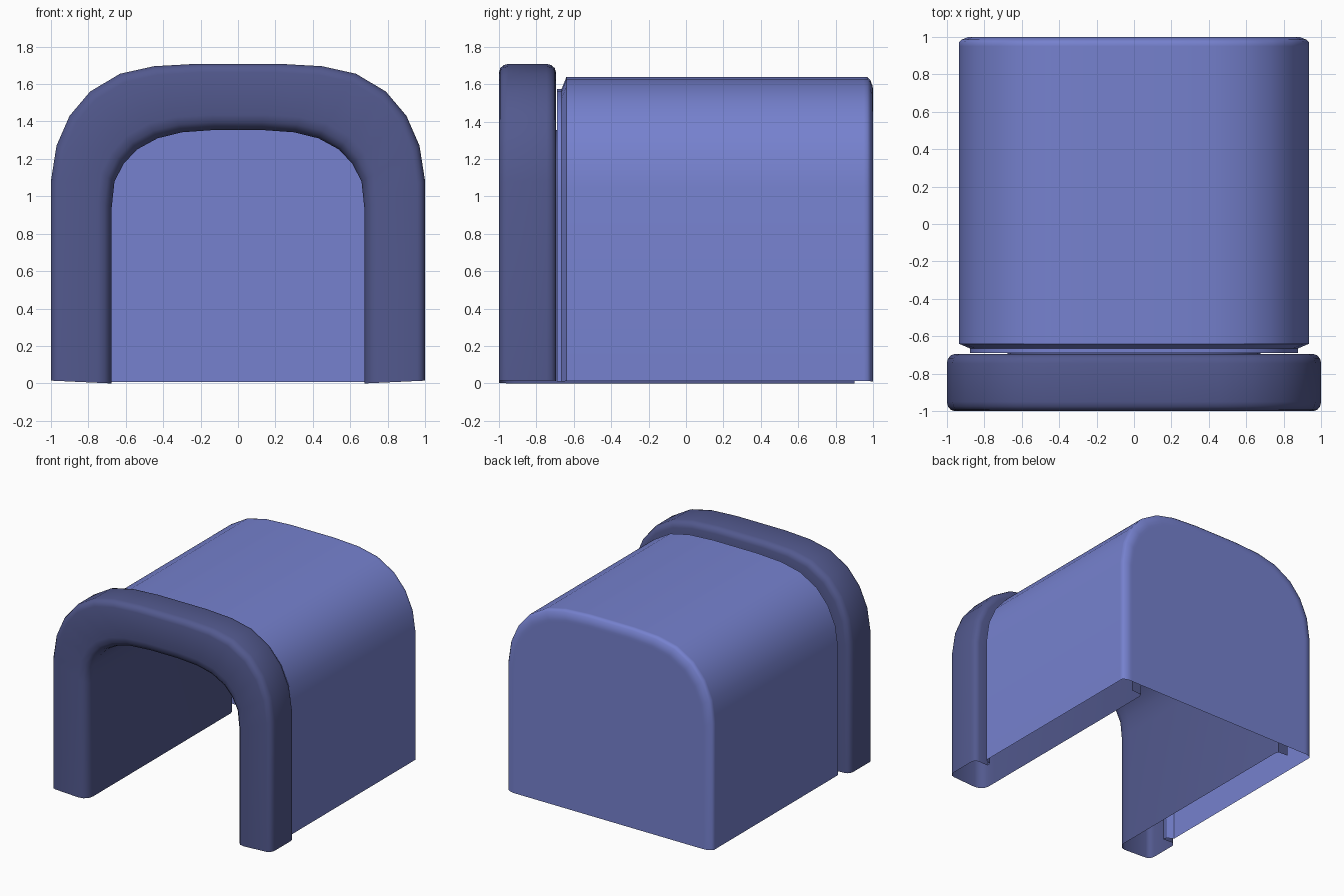
import bpy, bmesh, math

cube = bpy.data.objects.get("Cube")
if cube:
    bpy.data.objects.remove(cube)

# Half arches (x, z) from the foot up to the crown: outermost and innermost
OUTER = [(1, .015), (1, 1.08), (.97, 1.27), (.9, 1.43), (.79, 1.56),
         (.63, 1.655), (.45, 1.695), (.22, 1.708)]
INNER = [(.675, 0), (.675, .94), (.66, 1.08), (.61, 1.175), (.54, 1.25),
         (.43, 1.31), (.3, 1.342), (.12, 1.355)]


def material(name, color):
    mat = bpy.data.materials.new(name)
    mat.use_nodes = True
    mat.diffuse_color = color
    mat.node_tree.nodes["Principled BSDF"].inputs["Base Color"].default_value = color
    return mat


def arch(t, y):
    """Whole arch at depth y, blended from the outer (0) to the inner (1) one."""
    half = [(a + (c - a) * t, b + (d - b) * t)
            for (a, b), (c, d) in zip(OUTER, INNER)]
    return [(x, y, z) for x, z in half] + [(-x, y, z) for x, z in reversed(half)]


def arched_shell(name, profile, mat, capped=False):
    """Loft arches along a profile of (blend, depth) points."""
    bm = bmesh.new()
    rows = [[bm.verts.new(p) for p in arch(t, y)] for t, y in profile]
    for a, b in zip(rows, rows[1:]):
        for i in range(len(a) - 1):
            bm.faces.new((a[i], b[i], b[i + 1], a[i + 1]))
    if capped:
        bm.faces.new(rows[-1][::-1])
    bm.normal_update()
    if capped and bm.faces[:][-1].normal.y < 0:
        bm.faces[:][-1].normal_flip()
    mesh = bpy.data.meshes.new(name)
    bm.to_mesh(mesh)
    bm.free()
    mesh.materials.append(mat)
    obj = bpy.data.objects.new(name, mesh)
    bpy.context.collection.objects.link(obj)
    bpy.ops.object.select_all(action='DESELECT')
    obj.select_set(True)
    bpy.context.view_layer.objects.active = obj
    bpy.ops.object.shade_smooth_by_angle(angle=math.radians(50))
    return obj


def rounded(t, y, rt, ry, start, steps=3):
    """Quarter round about (t, y), turning from the given angle in degrees."""
    pts = []
    for k in range(steps + 1):
        a = math.radians(start + 90 * k / steps)
        pts.append((t + rt * math.cos(a), y - ry * math.sin(a)))
    return pts


blue = material("periwinkle_blue", (.18, .22, .62, 1))
dark = material("dark_slate_blue", (.085, .1, .27, 1))

# Outer cover with a necked front edge and a closed, bevelled back
cover = [(.38, -.69), (.38, -.665), (.2, -.64), (.2, -.62), (.2, .95),
         (.2, .97), (.24, .985), (.34, .998), (.4, 1), (.45, 1)]
arched_shell("tunnel_cover", cover, blue, capped=True)

# Front frame that runs inwards as the tunnel lining, with a lip at its far end
frame = [(.69, .9), (.97, .9), (1, .87), (1, -.86)]
frame += rounded(.77, -.92, .23, .08, 0)
frame += rounded(.13, -.95, .13, .05, 90)
frame += rounded(.13, -.745, .13, .05, 180)
frame += [(.38, -.695)]
arched_shell("front_frame_and_lining", frame, dark)
